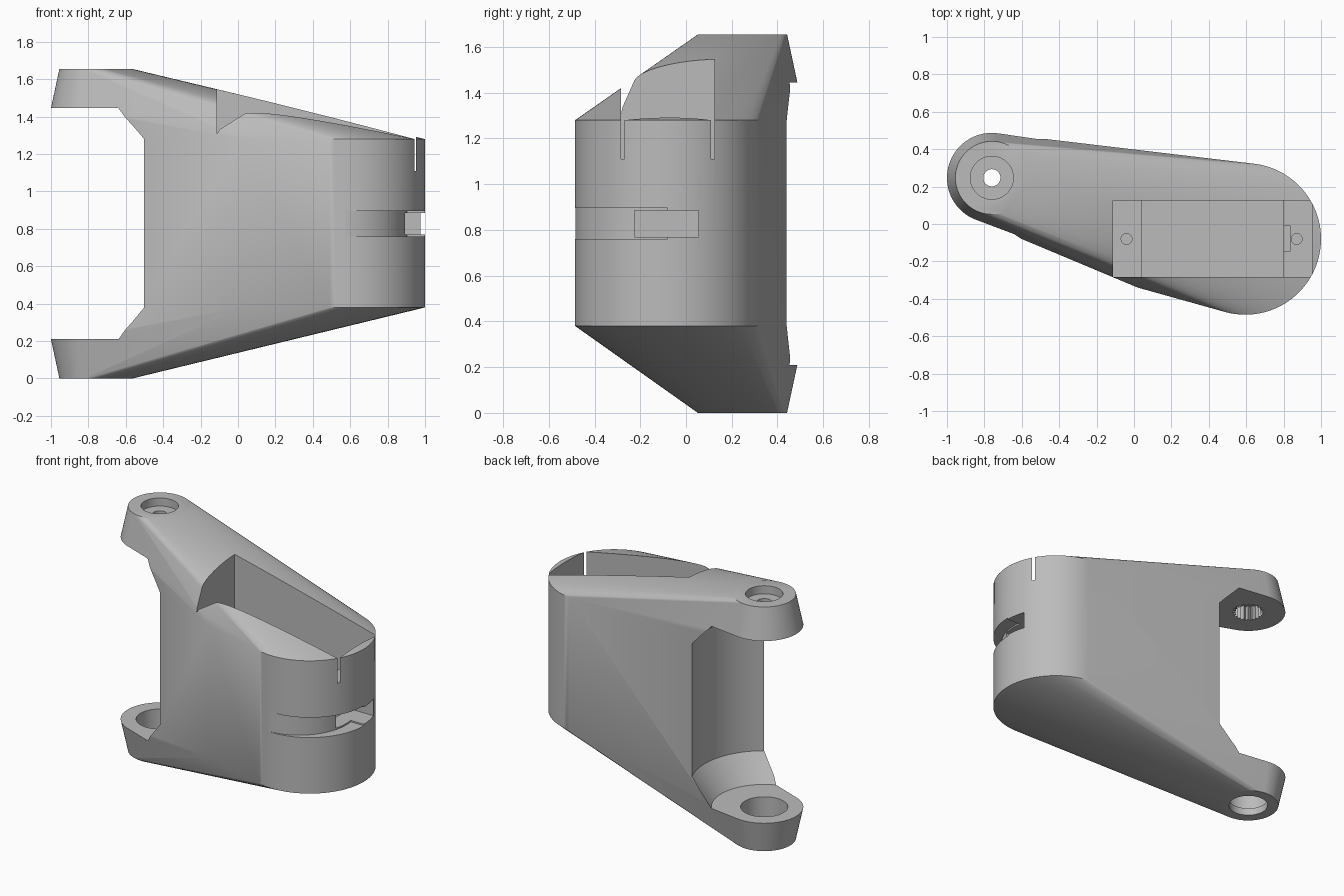
import bpy, bmesh
from math import sin, cos, pi

old = bpy.data.objects.get("Cube")
if old:
    bpy.data.objects.remove(old, do_unlink=True)

PIVOT = (-0.76, 0.247)
HUB = (0.595, -0.08)
HUB_R = 0.405
BOTTOM, TOP = 0.38, 1.28      # heights of the hub
ARM, HEIGHT = 0.21, 1.655     # arm thickness and total height
SEGMENTS = 96

grey = bpy.data.materials.new("plain grey")
grey.use_nodes = True
grey.diffuse_color = (0.5, 0.5, 0.5, 1)
grey.node_tree.nodes["Principled BSDF"].inputs["Base Color"].default_value = (0.5, 0.5, 0.5, 1)


def finish(name, bm):
    bmesh.ops.recalc_face_normals(bm, faces=bm.faces)
    mesh = bpy.data.meshes.new(name)
    bm.to_mesh(mesh)
    bm.free()
    mesh.materials.append(grey)
    obj = bpy.data.objects.new(name, mesh)
    bpy.context.collection.objects.link(obj)
    return obj


def ring(bm, centre, radius, z, n=SEGMENTS, tooth=0):
    """Circle of vertices; tooth pulls every second one inwards."""
    return [bm.verts.new((centre[0] + (radius - tooth * (i % 2)) * cos(2 * pi * i / n),
                          centre[1] + (radius - tooth * (i % 2)) * sin(2 * pi * i / n), z))
            for i in range(n)]


def turned(name, centre, profile, n=SEGMENTS, tooth=0):
    """Closed solid turned about a vertical axis from (radius, height) pairs."""
    bm = bmesh.new()
    rings = [ring(bm, centre, r, z, n, tooth) for r, z in profile]
    for a, b in zip(rings, rings[1:]):
        for i in range(n):
            j = (i + 1) % n
            bm.faces.new((a[i], a[j], b[j], b[i]))
    bm.faces.new(rings[0])
    bm.faces.new(rings[-1])
    return finish(name, bm)


def box(name, x, y, z):
    bm = bmesh.new()
    bmesh.ops.create_cube(bm, size=1)
    for v in bm.verts:
        for k, (lo, hi) in enumerate((x, y, z)):
            v.co[k] = lo if v.co[k] < 0 else hi
    return finish(name, bm)


def boolean(target, cutter, operation="DIFFERENCE"):
    cutter.hide_render = True
    mod = target.modifiers.new(cutter.name, "BOOLEAN")
    mod.operation = operation
    mod.solver = "EXACT"
    mod.object = cutter
    bpy.context.view_layer.objects.active = target
    bpy.ops.object.modifier_apply(modifier=mod.name)
    bpy.data.objects.remove(cutter, do_unlink=True)


# Outer body: skin stretched over the hub, both tapered arm ends and a front rib
bm = bmesh.new()
for z in (BOTTOM, TOP):
    ring(bm, HUB, HUB_R, z)
    bm.verts.new((0.02, -0.34, z))
for r, z in ((0.195, 0), (0.24, ARM), (0.24, HEIGHT - ARM), (0.195, HEIGHT)):
    ring(bm, PIVOT, r, z)
hull = bmesh.ops.convex_hull(bm, input=bm.verts)
loose = set(hull["geom_interior"]) | set(hull["geom_unused"])
bmesh.ops.delete(bm, geom=[v for v in loose if isinstance(v, bmesh.types.BMVert)], context="VERTS")
bmesh.ops.dissolve_limit(bm, angle_limit=0.002, verts=bm.verts, edges=bm.edges)
body = finish("forked_bracket", bm)

# Gap between the two arms
boolean(body, turned("fork_gap", PIVOT, [(0.325, ARM), (0.45, BOTTOM), (0.45, TOP),
                                         (0.325, HEIGHT - ARM)]))

# Stepped bearing seat in the lower arm
boolean(body, turned("bearing_seat", PIVOT, [(0.145, 0.05), (0.145, 0.3)]))
boolean(body, turned("bearing_lip", PIVOT, [(0.125, -0.1), (0.125, 0.1)]))

# Screw recess, screw hole and toothed socket in the upper arm
boolean(body, turned("screw_recess", PIVOT, [(0.115, 1.6), (0.115, 1.8)]))
boolean(body, turned("screw_hole", PIVOT, [(0.046, 1.4), (0.046, 1.7)], 48))
boolean(body, turned("toothed_socket", PIVOT, [(0.11, 1.35), (0.11, 1.545)], 42, 0.025))

# Motor pocket: wide shelf on top, deeper well below
PY = (-0.284, 0.125)
boolean(body, box("pocket_shelf", (-0.112, 0.953), PY, (1.11, 1.9)))
boolean(body, box("pocket_well", (0.04, 0.8), PY, (0.62, 1.3)))
for x in (-0.04, 0.87):
    boolean(body, turned("mounting_hole", (x, -0.08), [(0.029, 0.94), (0.029, 1.2)], 32))

# Cable passage: slot beside the well, window in the wall, crescent groove outside
boolean(body, box("cable_slot", (0.75, 0.835), (-0.147, -0.007), (0.8, 1.2)))
boolean(body, box("cable_window", (0.75, 1.2), (-0.225, 0.055), (0.77, 0.885)))
groove = box("cable_groove", (0.56, 1.2), (-0.7, -0.08), (0.76, 0.895))
boolean(groove, turned("groove_core", (0.55, -0.13), [(0.355, 0.6), (0.355, 1.0)]))
boolean(body, groove)

# Smooth curved walls, keep crisp edges
bpy.ops.object.select_all(action="DESELECT")
body.select_set(True)
bpy.context.view_layer.objects.active = body
bpy.ops.object.shade_smooth_by_angle(angle=pi / 7)
